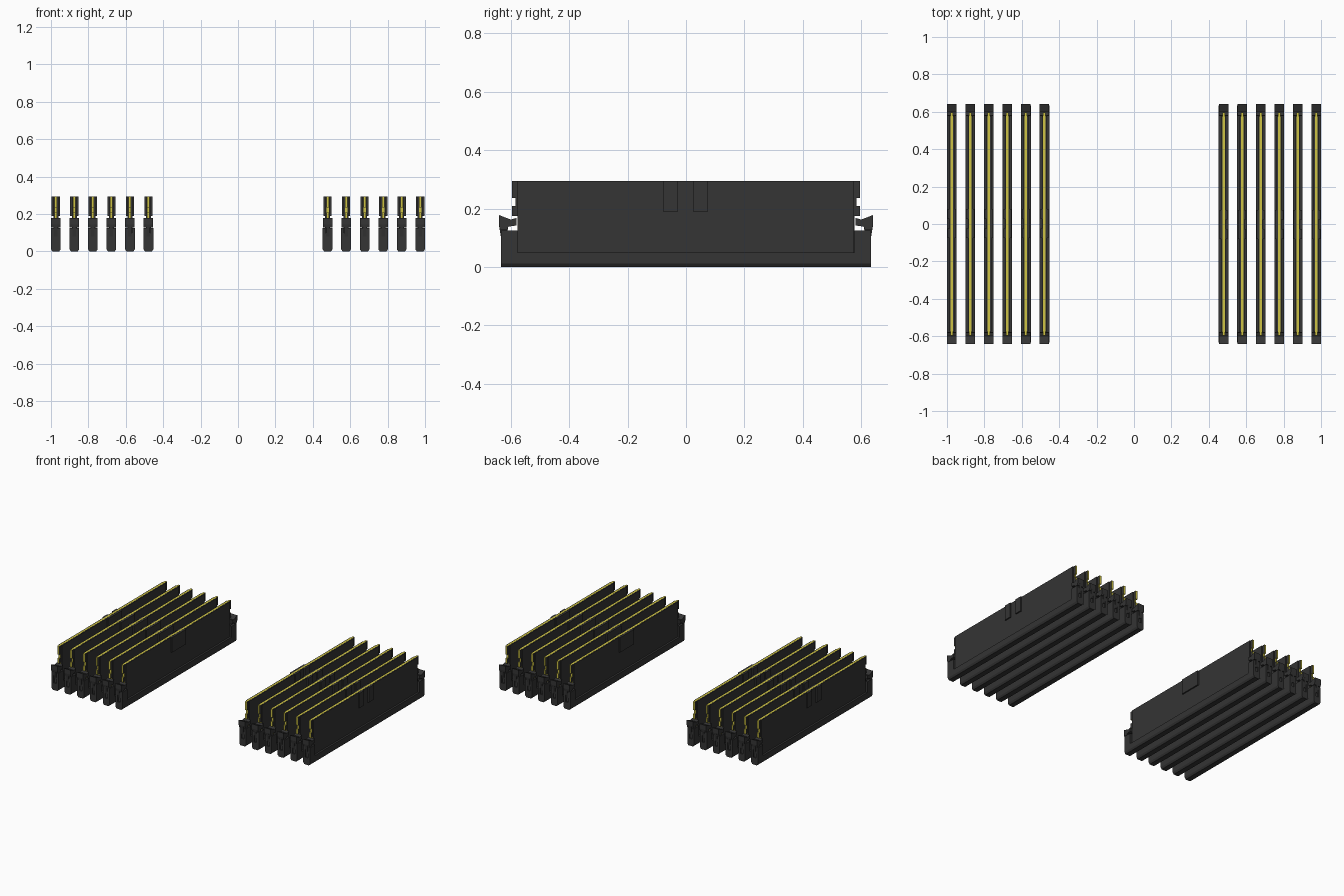
import bpy, bmesh, math

cube = bpy.data.objects.get("Cube")
if cube:
    bpy.data.objects.remove(cube)


def material(name, rgb):
    m = bpy.data.materials.new(name)
    m.use_nodes = True
    m.diffuse_color = (*rgb, 1)
    bsdf = m.node_tree.nodes["Principled BSDF"]
    bsdf.inputs["Base Color"].default_value = (*rgb, 1)
    bsdf.inputs["Roughness"].default_value = 0.6
    return m


DARK = material("charcoal", (0.035, 0.035, 0.035))
YELLOW = material("yellow", (0.62, 0.55, 0.06))


def extrude(bm, outline, axis, lo, hi):
    """Prism of a closed outline: in (y, z) along x, or in (x, z) along y."""
    def place(t, u, v):
        return (t, u, v) if axis == "x" else (u, t, v)
    a, b = ([bm.verts.new(place(t, u, v)) for u, v in outline] for t in (lo, hi))
    n = len(outline)
    bm.faces.new(a)
    bm.faces.new(b)
    for i in range(n):
        j = (i + 1) % n
        bm.faces.new((a[i], a[j], b[j], b[i]))


def box(bm, x0, x1, y0, y1, z0, z1):
    extrude(bm, [(y0, z0), (y1, z0), (y1, z1), (y0, z1)], "x", x0, x1)


def flip(outline):
    return [(-u, v) for u, v in reversed(outline)]


def finish(bm, name):
    bmesh.ops.recalc_face_normals(bm, faces=bm.faces)
    mesh = bpy.data.meshes.new(name)
    bm.to_mesh(mesh)
    bm.free()
    mesh.materials.append(DARK)
    mesh.materials.append(YELLOW)
    return mesh


# Socket: long base with chamfered underside and raised end towers
def socket():
    bm = bmesh.new()
    half = [(0.018, 0), (0.026, 0.012), (0.026, 0.05)]
    extrude(bm, half + flip(half), "y", -0.633, 0.633)
    for s in (-1, 1):
        ends = sorted((s * 0.577, s * 0.633))
        for x in (-1, 1):
            box(bm, *sorted((x * 0.01, x * 0.026)), *ends, 0.05, 0.125)
        box(bm, -0.01, 0.01, *sorted((s * 0.577, s * 0.625)), 0.05, 0.1)
    return finish(bm, "socket")


# Latches: hooked heads on thin stems at both ends
def latches():
    bm = bmesh.new()
    head = [(0.641, 0.178), (0.6, 0.162), (0.58, 0.168), (0.58, 0.142),
            (0.608, 0.138), (0.612, 0.128), (0.637, 0.128), (0.641, 0.145)]
    stem = [(0.641, 0.145), (0.61, 0.14), (0.612, 0.08), (0.63, 0.08)]
    for shape in (head, flip(head)):
        extrude(bm, shape, "x", -0.025, 0.025)
    for shape in (stem, flip(stem)):
        extrude(bm, shape, "x", -0.009, 0.009)
    return finish(bm, "latches")


# Circuit board: notched ends, dark faces and yellow edges
def board():
    bm = bmesh.new()
    half = [(0.577, 0.03), (0.577, 0.175), (0.596, 0.175), (0.596, 0.209),
            (0.584, 0.209), (0.584, 0.236), (0.596, 0.236), (0.596, 0.295)]
    extrude(bm, half + flip(half), "x", -0.007, 0.007)
    mesh = finish(bm, "circuit_board")
    for p in mesh.polygons:
        p.material_index = 0 if abs(p.normal.x) > 0.5 else 1
    return mesh


# Heat spreader: one thin plate on each face
def spreader():
    bm = bmesh.new()
    for s in (-1, 1):
        box(bm, *sorted((s * 0.007, s * 0.013)), -0.577, 0.575, 0.045, 0.294)
    return finish(bm, "heat_spreader")


# Clips: two narrow on one face, one wide on the other
def clips():
    bm = bmesh.new()
    box(bm, 0.013, 0.022, -0.079, -0.027, 0.19, 0.294)
    box(bm, 0.013, 0.022, 0.024, 0.076, 0.19, 0.294)
    box(bm, -0.022, -0.013, -0.079, 0.076, 0.19, 0.294)
    return finish(bm, "spreader_clips")


parts = [socket(), latches(), board(), spreader(), clips()]

# Two banks of six modules, the second turned half a circle
for bank, sign in (("left", 1), ("right", -1)):
    for i in range(6):
        for mesh in parts:
            obj = bpy.data.objects.new(f"{bank}_{mesh.name}_{i + 1}", mesh)
            obj.location.x = sign * (0.479 + 0.099 * i)
            obj.rotation_euler.z = 0 if sign > 0 else math.pi
            bpy.context.collection.objects.link(obj)
